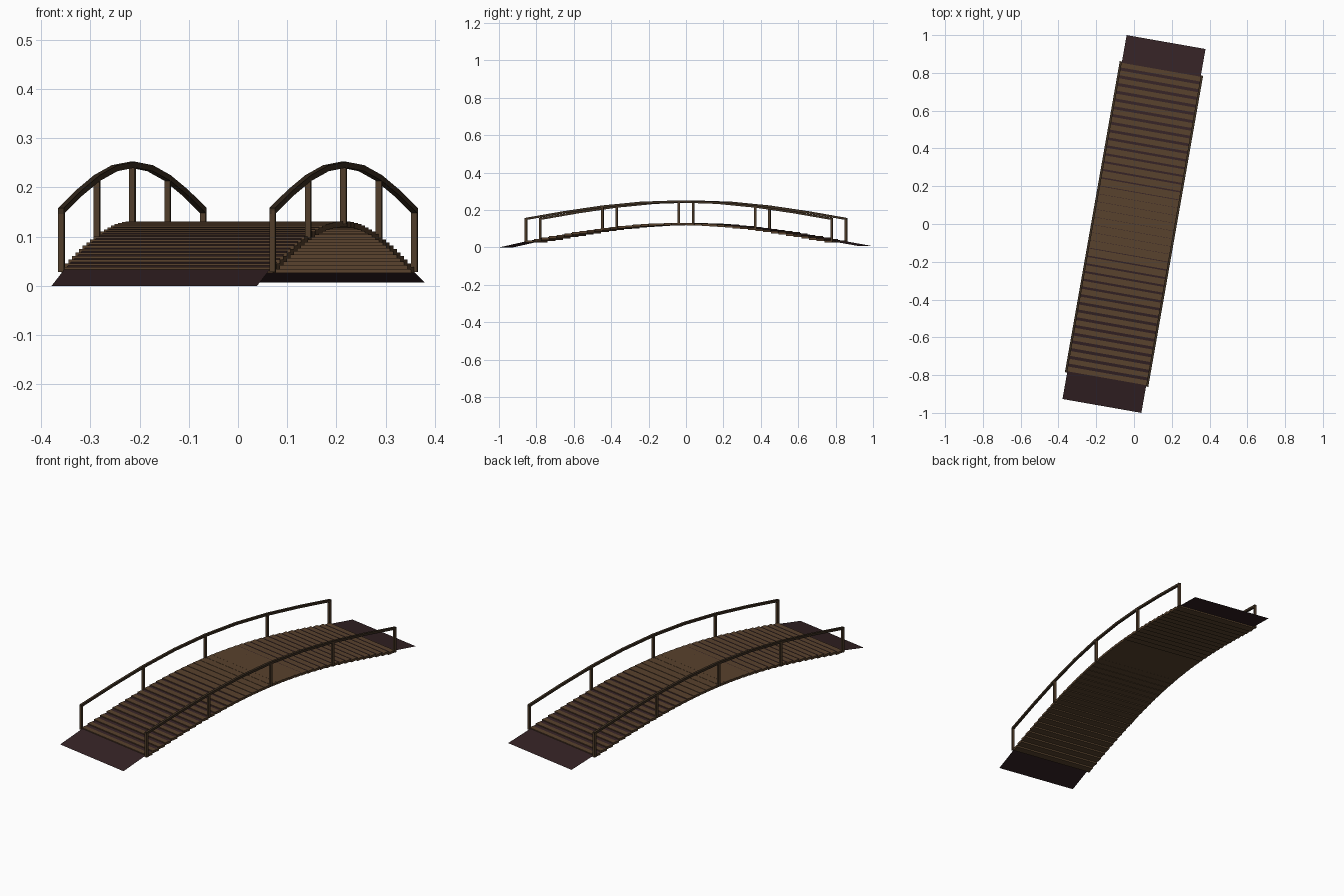
import bpy, bmesh, math
from mathutils import Matrix, Vector

cube = bpy.data.objects.get("Cube")
if cube:
    bpy.data.objects.remove(cube, do_unlink=True)

TURN = math.radians(-10)      # the bridge stands slightly turned
HALF = 0.83                   # half length of the arch
TIP = 0.978                   # half length with ramps
PLANKS = 40
RAIL_U = 0.218
BAR = 0.012


def material(name, rgb):
    m = bpy.data.materials.new(name)
    m.use_nodes = True
    m.diffuse_color = (*rgb, 1)
    bsdf = m.node_tree.nodes["Principled BSDF"]
    bsdf.inputs["Base Color"].default_value = (*rgb, 1)
    bsdf.inputs["Roughness"].default_value = 0.9
    return m


plank_brown = material("plank brown", (0.098, 0.054, 0.026))
rail_brown = material("rail brown", (0.045, 0.028, 0.015))
post_brown = material("post brown", (0.080, 0.046, 0.023))
deck_dark = material("dark plum", (0.034, 0.016, 0.018))


def arch(v, base, rise):
    return base + rise * math.cos(math.pi / 2 * v / HALF)


def deck_z(v):
    return arch(v, 0.034, 0.097)


def rail_z(v):
    return arch(v, 0.153, 0.093)


def box(bm, centre, size):
    bmesh.ops.create_cube(bm, size=1, matrix=Matrix.Translation(centre) @ Matrix.Diagonal((*size, 1)))


def finish(bm, name, mat):
    mesh = bpy.data.meshes.new(name)
    bm.to_mesh(mesh)
    bm.free()
    mesh.materials.append(mat)
    ob = bpy.data.objects.new(name, mesh)
    ob.rotation_euler.z = TURN
    bpy.context.collection.objects.link(ob)
    return ob


# Thin curved deck sheet running into a ramp at each end
bm = bmesh.new()
steps = 32
path = [(-TIP, 0.0)]
for i in range(steps + 1):
    v = HALF * (2 * i / steps - 1)
    path.append((v, deck_z(v) - 0.001))
path.append((TIP, 0.007))
rows = [[bm.verts.new((u, v, z)) for u in (-0.212, 0.212)] for v, z in path]
for a, b in zip(rows, rows[1:]):
    bm.faces.new((a[0], a[1], b[1], b[0]))
finish(bm, "deck_sheet", deck_dark)

# Level planks stepping over the arch
bm = bmesh.new()
pitch = 2 * HALF / PLANKS
for i in range(PLANKS):
    v = -HALF + pitch * (i + 0.5)
    box(bm, (0, v, deck_z(v) - 0.006), (0.436, pitch - 0.0015, 0.012))
finish(bm, "planks", plank_brown)

for side, label in ((-1, "right"), (1, "left")):
    # Upright posts
    bm = bmesh.new()
    for i in range(-2, 3):
        v = i * HALF / 2
        low, high = deck_z(v) - 0.006, rail_z(v)
        box(bm, (side * RAIL_U, v, (low + high) / 2), (BAR, BAR, high - low))
    finish(bm, label + "_posts", post_brown)

    # Square handrail in eight straight lengths
    bm = bmesh.new()
    h = BAR / 2
    rings = []
    for i in range(9):
        v = HALF * (i / 4 - 1)
        if abs(v) > HALF - h:
            v += math.copysign(h, v)
        c = Vector((side * RAIL_U, v, rail_z(v)))
        rings.append([bm.verts.new(c + Vector((x * h, 0, z * h)))
                      for x, z in ((-1, -1), (1, -1), (1, 1), (-1, 1))])
    for a, b in zip(rings, rings[1:]):
        for k in range(4):
            n = (k + 1) % 4
            bm.faces.new((a[k], a[n], b[n], b[k]))
    bm.faces.new(rings[0])
    bm.faces.new(rings[-1])
    bmesh.ops.recalc_face_normals(bm, faces=bm.faces)
    finish(bm, label + "_handrail", rail_brown)
